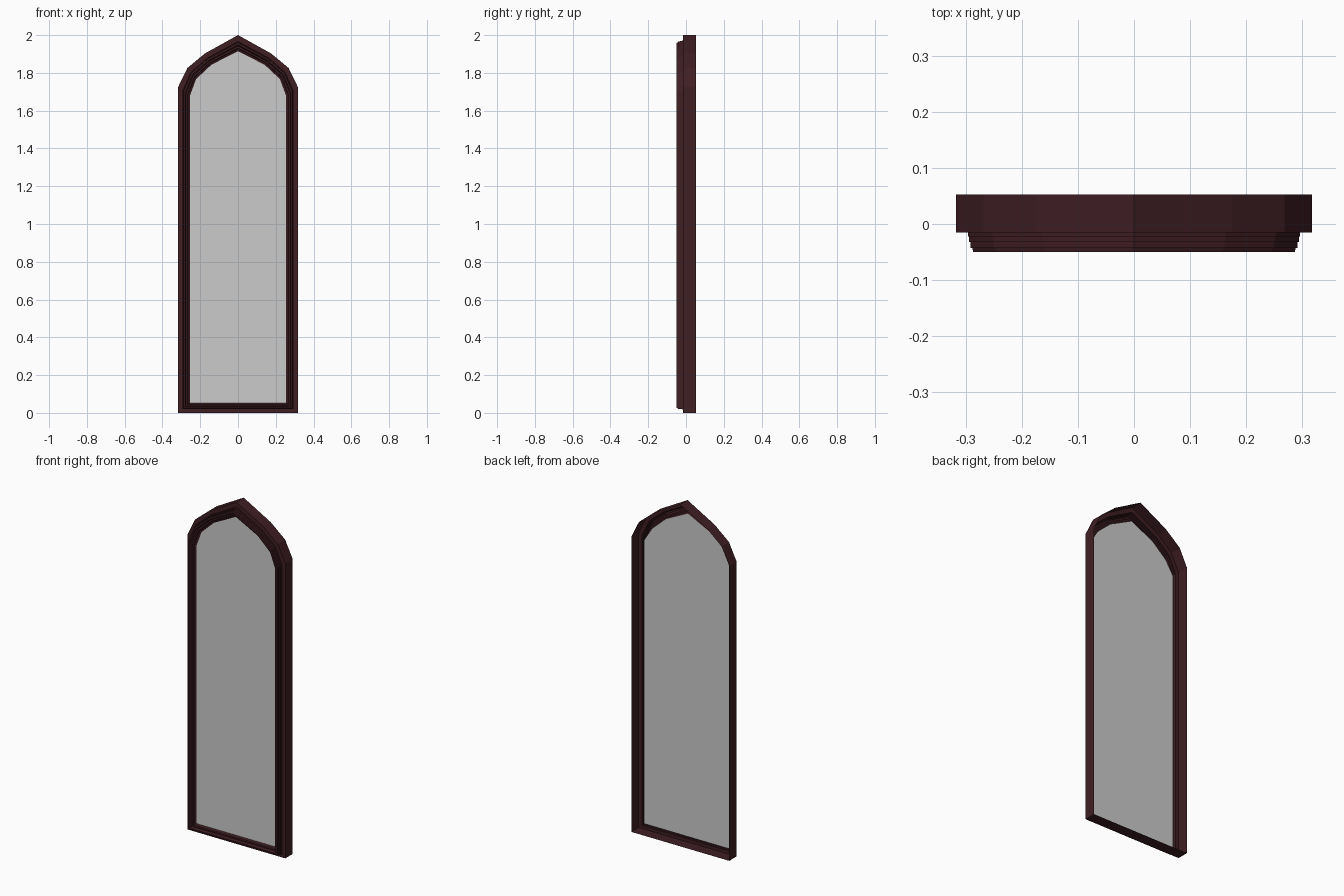
import bpy

if "Cube" in bpy.data.objects:
    bpy.data.objects.remove(bpy.data.objects["Cube"])

# right half outlines (x, z): outer edge of the frame and edge of the opening
OUTER = [(.317, 0), (.317, 1.725), (.268, 1.826), (.175, 1.903), (0, 2.0)]
INNER = [(.254, .053), (.254, 1.68), (.222, 1.767), (.141, 1.843), (0, 1.915)]
# right half outline of the glass, tucked behind the moulding
GLASS = [(.283, .03), (.283, 1.69), (.232, 1.772), (.146, 1.848), (0, 1.92)]

# moulding cross-section: (fraction from outer to inner outline, y)
PROFILE = [(0, .053), (0, -.015), (.33, -.015), (.33, -.022), (.37, -.022),
           (.37, -.032), (.41, -.032), (.41, -.043), (.46, -.043),
           (.48, -.05), (.60, -.05), (.68, -.034), (.80, -.034),
           (.84, -.026), (1, -.02)]


def mirrored(half):
    """Close a half outline by mirroring it across x = 0."""
    return half + [(-x, z) for x, z in reversed(half[:-1])]


def make_object(name, verts, faces, colour=None):
    mesh = bpy.data.meshes.new(name)
    mesh.from_pydata(verts, [], faces)
    mesh.update()
    obj = bpy.data.objects.new(name, mesh)
    bpy.context.collection.objects.link(obj)
    if colour:
        mat = bpy.data.materials.new(name + "_paint")
        mat.diffuse_color = colour
        mat.use_nodes = True
        mat.node_tree.nodes["Principled BSDF"].inputs["Base Color"].default_value = mat.diffuse_color
        mesh.materials.append(mat)
    return obj


# frame: open-backed moulding swept around the pointed arch
outer, inner = mirrored(OUTER), mirrored(INNER)
n = len(outer)
verts = []
for t, y in PROFILE:
    for (ox, oz), (ix, iz) in zip(outer, inner):
        verts.append((ox + (ix - ox) * t, y, oz + (iz - oz) * t))
faces = []
for r in range(len(PROFILE) - 1):
    for i in range(n):
        j = (i + 1) % n
        faces.append((r * n + i, r * n + j, (r + 1) * n + j, (r + 1) * n + i))
make_object("window_frame", verts, faces, (.05, .013, .017, 1))

# glass: one flat pane
pane = [(x, -.018, z) for x, z in mirrored(GLASS)]
make_object("glass_pane", pane, [tuple(range(len(pane)))])
